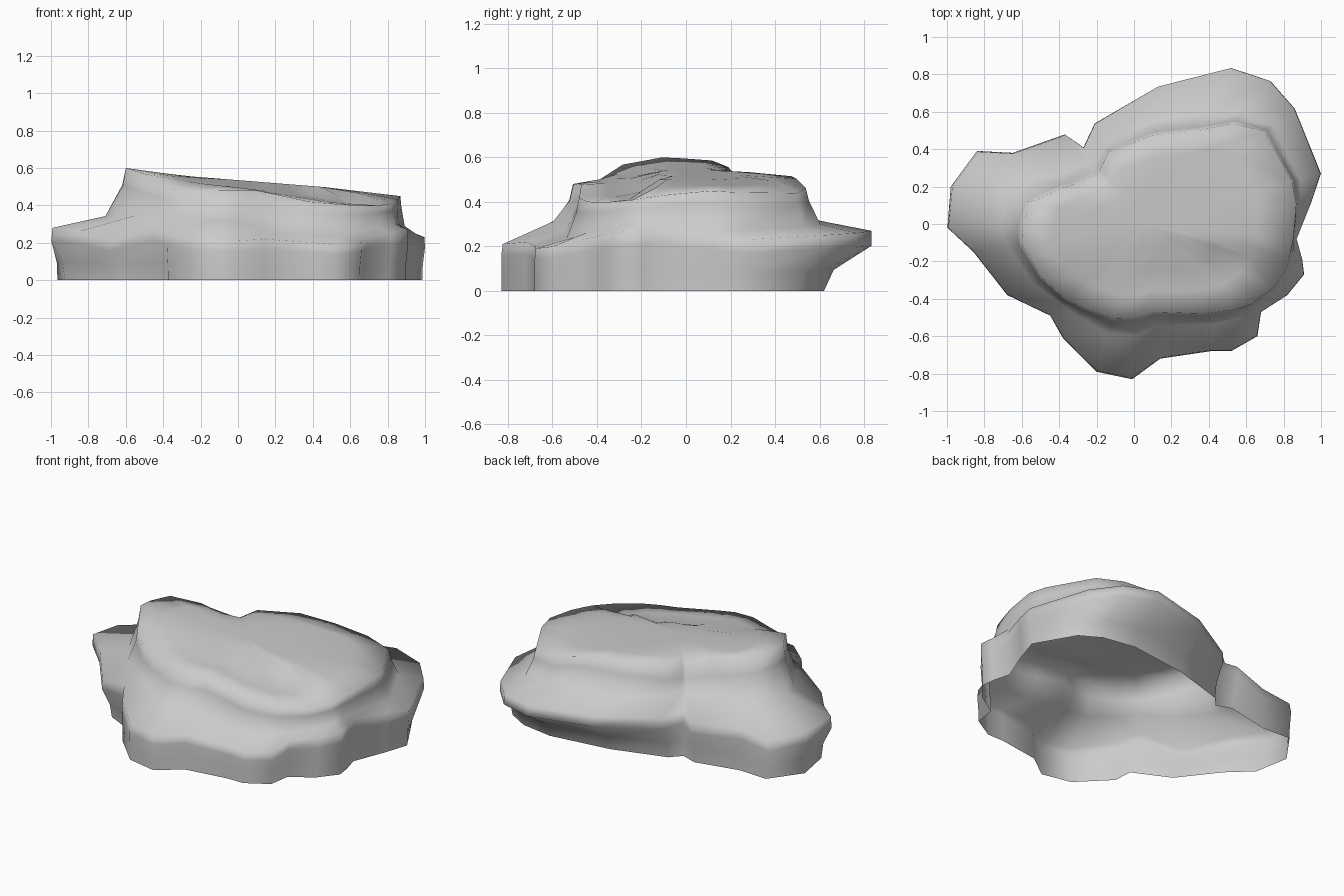
import bpy
import bmesh
import math
from mathutils import Vector

cube = bpy.data.objects.get("Cube")
if cube:
    bpy.data.objects.remove(cube)

CENTRE = Vector((0.05, 0, 0.53))

# Widest outline of the boulder, counterclockwise
skirt_outline = [
    (1, .27, .23), (.86, .62, .25), (.73, .77, .26), (.52, .84, .27),
    (.13, .74, .27), (-.21, .54, .27), (-.27, .41, .28), (-.37, .48, .26),
    (-.65, .38, .26), (-.84, .39, .23), (-.98, .2, .26), (-1, -.02, .28),
    (-.86, -.15, .26), (-.68, -.38, .21), (-.45, -.49, .28), (-.38, -.61, .25),
    (-.2, -.79, .22), (-.01, -.83, .21), (.14, -.72, .22), (.41, -.68, .2),
    (.52, -.68, .19), (.66, -.6, .2), (.68, -.47, .23), (.82, -.38, .25),
    (.91, -.27, .27), (.9, -.19, .27), (.87, -.08, .27), (.95, .12, .25),
]

# Edge of the upper plateau
shoulder_outline = [
    (.87, .1, .45), (.8, .45, .43), (.58, .55, .45), (.3, .49, .51),
    (-.1, .46, .52), (-.2, .25, .48), (-.42, .18, .57), (-.59, .1, .59),
    (-.6, -.11, .6), (-.5, -.28, .57), (-.35, -.42, .48), (-.05, -.53, .48),
    (.1, -.47, .48), (.38, -.48, .42), (.6, -.45, .4), (.8, -.3, .4),
    (.85, -.1, .43),
]


def bearing(point):
    return math.atan2(point.y - CENTRE.y, point.x - CENTRE.x) % math.tau


def along_bearing(outline, angle):
    """Point where a ray from the centre meets an outline."""
    points = sorted((Vector(p) for p in outline), key=bearing)
    for a, b in zip(points, points[1:] + points[:1]):
        span = (bearing(b) - bearing(a)) % math.tau
        offset = (angle - bearing(a)) % math.tau
        if offset <= span:
            ray = Vector((math.cos(angle), math.sin(angle)))
            side = (a - CENTRE).xy.cross(ray)
            other = (b - CENTRE).xy.cross(ray)
            return a.lerp(b, side / (side - other))
    return points[0]


def blend(a, b, flat, height):
    """Mix two points with separate amounts across and upward."""
    mixed = a.lerp(b, flat)
    mixed.z = a.z + (b.z - a.z) * height
    return mixed


def plateau_point(edge, inward, flatten):
    """Pull the plateau edge inward onto the sloping, stepped top."""
    point = edge.lerp(CENTRE, inward)
    # The front of the top drops to a lower terrace, deeper to one side
    step = min(1, max(0, (-0.13 - point.y) / 0.05))
    drop = step * max(0, 0.035 + 0.07 * point.x)
    top = 0.535 - 0.08 * point.x - drop
    point.z = edge.z + (top - edge.z) * flatten
    return point


def column(skirt):
    """One vertical strip of points from the ground to the plateau."""
    shoulder = along_bearing(shoulder_outline, bearing(skirt))
    # The back and one front corner overhang their footing
    foot = Vector((skirt.x * 0.985, min(skirt.y, skirt.y / 2 + 0.2), 0))
    if skirt.x < -0.4 and skirt.y < 0:
        foot.x += 0.06
    # The ledge rises more steeply on the rounded lobes
    ledge_height = 0.38 if skirt.x < 0 and abs(skirt.y) > 0.3 else 0.2
    return [
        foot,
        blend(foot, skirt, 0.2, 0.35),
        blend(foot, skirt, 0.97, 0.75),
        blend(skirt, shoulder, 0.02, 0),
        blend(skirt, shoulder, 0.72, ledge_height),
        blend(skirt, shoulder, 0.94, 0.72),
        shoulder,
        plateau_point(shoulder, 0.25, 0.75),
        plateau_point(shoulder, 0.5, 1),
        plateau_point(shoulder, 0.75, 1),
    ]


# Boulder shell, open underneath
bm = bmesh.new()
strips = [[bm.verts.new(p) for p in column(Vector(s))] for s in skirt_outline]
summit = bm.verts.new(CENTRE)
for left, right in zip(strips, strips[1:] + strips[:1]):
    for i in range(len(left) - 1):
        bm.faces.new((left[i], right[i], right[i + 1], left[i + 1]))
    bm.faces.new((left[-1], right[-1], summit))

mesh = bpy.data.meshes.new("boulder")
bm.to_mesh(mesh)
bm.free()
mesh.shade_smooth()

# Plain grey stone
stone = bpy.data.materials.new("grey stone")
stone.use_nodes = True
grey = (0.6, 0.6, 0.6, 1)
stone.diffuse_color = grey
shader = stone.node_tree.nodes["Principled BSDF"]
shader.inputs["Base Color"].default_value = grey
shader.inputs["Roughness"].default_value = 0.9
mesh.materials.append(stone)

boulder = bpy.data.objects.new("boulder", mesh)
bpy.context.collection.objects.link(boulder)
